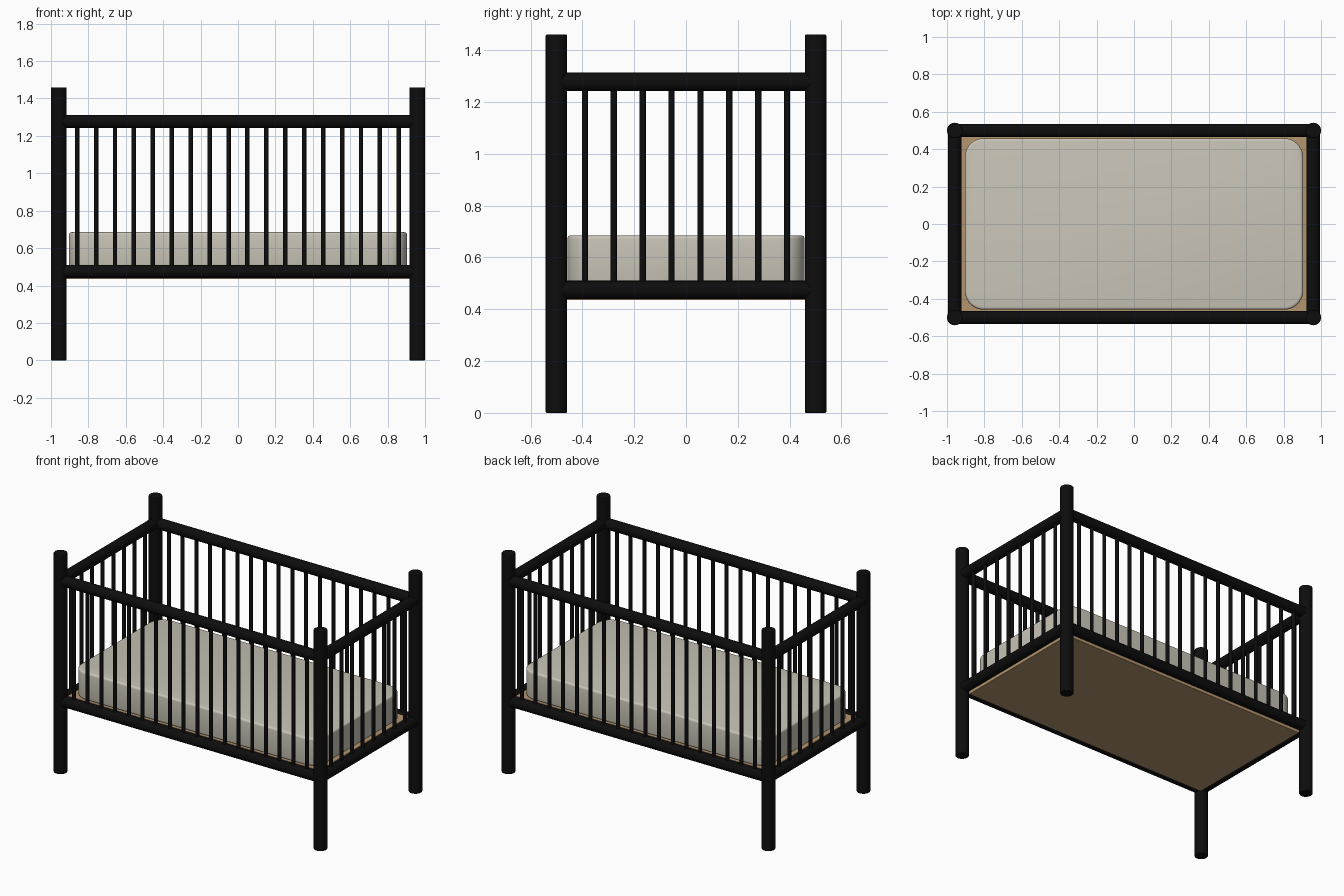
import bpy
import bmesh
from math import radians
from mathutils import Vector

cube = bpy.data.objects.get("Cube")
if cube:
    bpy.data.objects.remove(cube, do_unlink=True)


def material(name, color):
    m = bpy.data.materials.new(name)
    m.use_nodes = True
    m.diffuse_color = (*color, 1)
    m.node_tree.nodes["Principled BSDF"].inputs["Base Color"].default_value = (*color, 1)
    return m


black = material("black paint", (0.004, 0.004, 0.004))
tan = material("tan wood", (0.45, 0.30, 0.155))
cream = material("cream fabric", (0.58, 0.55, 0.47))


def finish(obj, name, mat):
    obj.name = name
    obj.data.materials.append(mat)
    bpy.ops.object.shade_smooth_by_angle(angle=radians(40))
    return obj


def rod(name, start, end, radius, sides=24):
    """Round bar between two points."""
    a, b = Vector(start), Vector(end)
    bpy.ops.mesh.primitive_cylinder_add(
        vertices=sides, radius=radius, depth=(b - a).length, location=(a + b) / 2,
        rotation=(b - a).to_track_quat('Z', 'Y').to_euler())
    return finish(bpy.context.object, name, black)


def slab(name, half_x, half_y, bottom, top, mat, corner=0, edge=0):
    """Box with optional rounded upright corners and softened rims."""
    bpy.ops.mesh.primitive_cube_add(size=2, location=(0, 0, (bottom + top) / 2))
    obj = bpy.context.object
    bm = bmesh.new()
    bm.from_mesh(obj.data)
    bmesh.ops.scale(bm, vec=(half_x, half_y, (top - bottom) / 2), verts=bm.verts)
    if corner:
        upright = [e for e in bm.edges if abs(e.verts[0].co.z - e.verts[1].co.z) > 0.01]
        bmesh.ops.bevel(bm, geom=upright, offset=corner, segments=10, profile=0.5,
                        affect='EDGES')
    if edge:
        rims = [e for e in bm.edges if abs(e.verts[0].co.z - e.verts[1].co.z) < 0.001]
        bmesh.ops.bevel(bm, geom=rims, offset=edge, segments=4, profile=0.5,
                        affect='EDGES')
    bm.to_mesh(obj.data)
    bm.free()
    return finish(obj, name, mat)


PX, PY = 0.9585, 0.5          # post centres
LOW, HIGH = 0.475, 1.278      # rail heights
RAIL, BAR = 0.035, 0.012      # radii


def bars(name, count, reach, place):
    """Evenly spaced upright bars along one side."""
    for i in range(count):
        x, y = place(-reach + 2 * reach * i / (count - 1))
        rod(f"{name}_{i + 1}", (x, y, LOW), (x, y, HIGH), BAR, 12)


# Corner posts
for sx, side in ((1, "left"), (-1, "right")):
    for sy, face in ((-1, "front"), (1, "back")):
        post = rod(f"{face}_{side}_post", (sx * PX, sy * PY, 0),
                   (sx * PX, sy * PY, 1.46), 0.0415, 32)
        bevel = post.modifiers.new("soft_ends", 'BEVEL')
        bevel.width, bevel.segments = 0.004, 2
        bevel.limit_method, bevel.angle_limit = 'ANGLE', radians(40)

# Front and back rails with bars
for s, face in ((-1, "front"), (1, "back")):
    for z, level in ((LOW, "lower"), (HIGH, "upper")):
        rod(f"{face}_{level}_rail", (-PX, s * PY, z), (PX, s * PY, z), RAIL)
    bars(f"{face}_bar", 18, 0.86, lambda t: (t, s * PY))

# End rails with bars
for s, side in ((1, "left"), (-1, "right")):
    for z, level in ((LOW, "lower"), (HIGH, "upper")):
        rod(f"{side}_{level}_rail", (s * PX, -PY, z), (s * PX, PY, z), RAIL)
    bars(f"{side}_bar", 8, 0.39, lambda t: (s * PX, t))

# Base board and mattress
slab("base_board", 0.928, 0.469, 0.435, 0.5, tan)
slab("mattress", 0.904, 0.458, 0.5, 0.685, cream, corner=0.1, edge=0.014)
